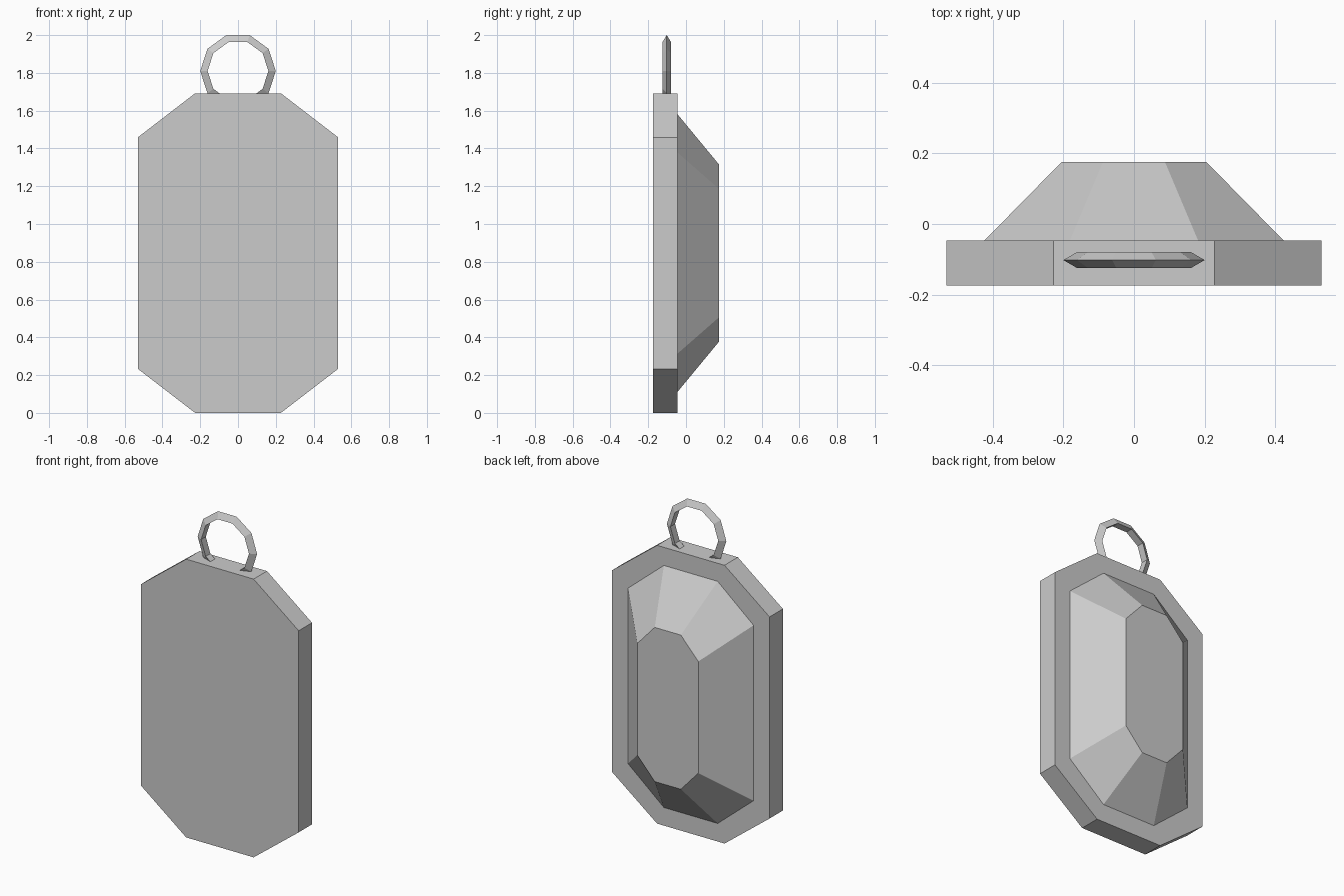
import bpy, bmesh
from math import cos, sin, pi

if "Cube" in bpy.data.objects:
    bpy.data.objects.remove(bpy.data.objects["Cube"])

CZ = 0.846  # height of the plate's centre


def make_object(name, bm):
    bmesh.ops.recalc_face_normals(bm, faces=bm.faces)
    mesh = bpy.data.meshes.new(name)
    bm.to_mesh(mesh)
    bm.free()
    obj = bpy.data.objects.new(name, mesh)
    bpy.context.collection.objects.link(obj)
    return obj


def cut_corner_loop(bm, sx, sz, y):
    """Cut-corner octagon, scaled from the plate outline."""
    w, w2, h, h2 = 0.53 * sx, 0.227 * sx, 0.846 * sz, 0.613 * sz
    pts = [(w, h2), (w2, h), (-w2, h), (-w, h2),
           (-w, -h2), (-w2, -h), (w2, -h), (w, -h2)]
    return [bm.verts.new((x, y, CZ + z)) for x, z in pts]


def octagon_frustum(name, first, last):
    bm = bmesh.new()
    a, b = cut_corner_loop(bm, *first), cut_corner_loop(bm, *last)
    bm.faces.new(a)
    bm.faces.new(b)
    for i in range(8):
        j = (i + 1) % 8
        bm.faces.new((a[i], a[j], b[j], b[i]))
    return make_object(name, bm)


# Flat backing plate and the tapered cut gem on its back
octagon_frustum("backing_plate", (1, 1, -0.174), (1, 1, -0.046))
octagon_frustum("gem", (0.797, 0.87, -0.046), (0.387, 0.554, 0.175))

# Hanging ring: ten segments, triangular section with the ridge outwards
bm = bmesh.new()
N, MAJOR, MINOR = 10, 0.174, 0.026
rings = []
for i in range(N):
    t = 2 * pi * i / N
    ring = []
    for k in range(3):
        p = 2 * pi * k / 3
        r = MAJOR + MINOR * cos(p)
        ring.append(bm.verts.new((r * cos(t), -0.102 + MINOR * sin(p), 1.81 + r * sin(t))))
    rings.append(ring)
for i in range(N):
    a, b = rings[i], rings[(i + 1) % N]
    for k in range(3):
        m = (k + 1) % 3
        bm.faces.new((a[k], a[m], b[m], b[k]))
make_object("hanging_ring", bm)
